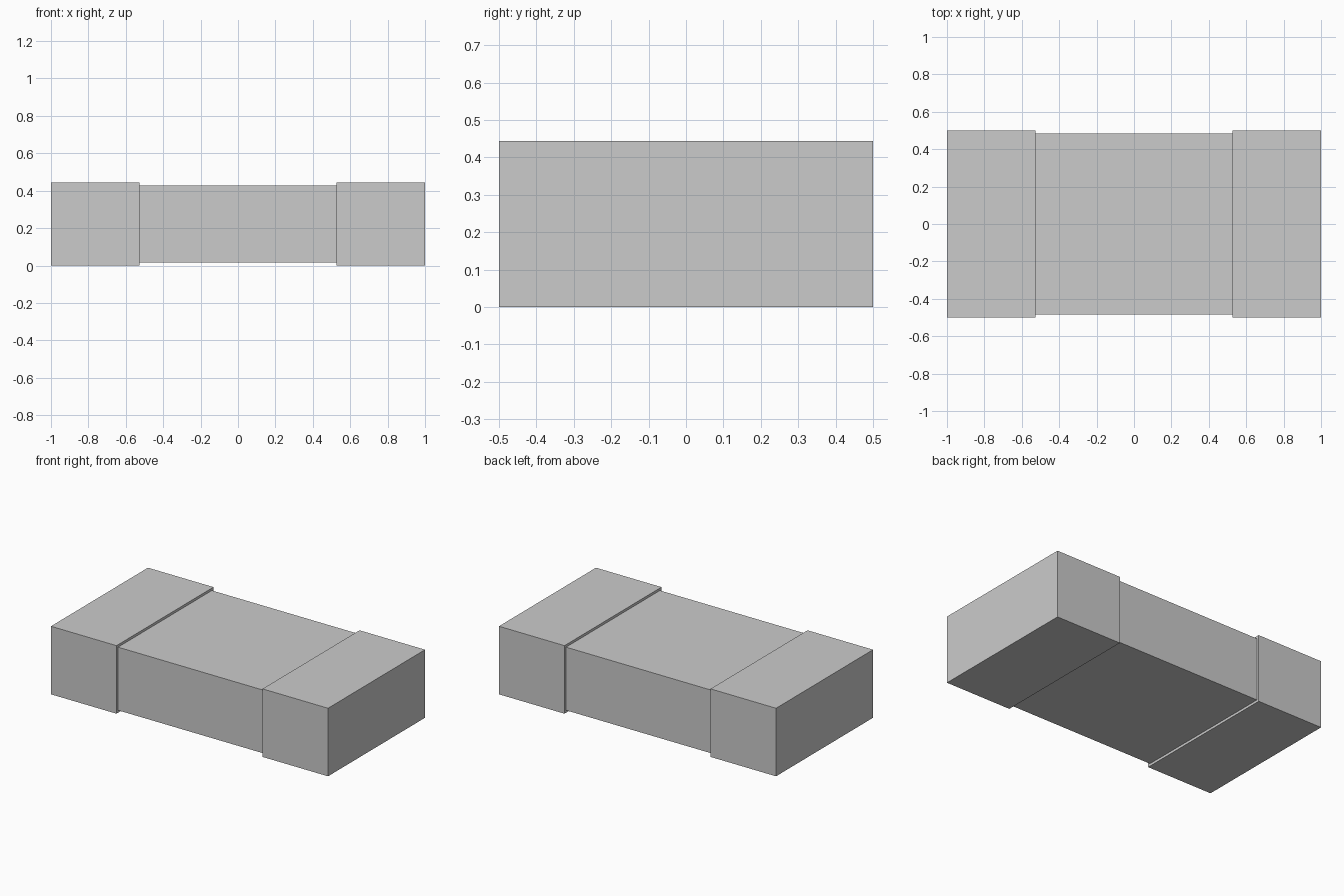
import bpy

LENGTH, WIDTH, HEIGHT = 2.0, 1.0, 0.444
CAP = 0.473    # length of each end cap
STEP = 0.016   # how far the caps stand proud of the body

default_cube = bpy.data.objects.get("Cube")
if default_cube:
    bpy.data.objects.remove(default_cube, do_unlink=True)

# One plain grey for every part
grey = bpy.data.materials.new("light_grey")
grey.use_nodes = True
colour = (0.6, 0.6, 0.6, 1.0)
grey.diffuse_color = colour
grey.node_tree.nodes["Principled BSDF"].inputs["Base Color"].default_value = colour


def add_block(name, x, size):
    bpy.ops.mesh.primitive_cube_add(size=1, location=(x, 0, HEIGHT / 2))
    block = bpy.context.object
    block.name = name
    block.scale = size
    bpy.ops.object.transform_apply(location=False, rotation=False, scale=True)
    block.data.materials.append(grey)


# Central body, running a little way into both caps
add_block("body", 0, (LENGTH - 2 * CAP + 2 * STEP, WIDTH - 2 * STEP, HEIGHT - 2 * STEP))

# Matching end caps
for side, name in ((1, "left_end_cap"), (-1, "right_end_cap")):
    add_block(name, side * (LENGTH - CAP) / 2, (CAP, WIDTH, HEIGHT))
